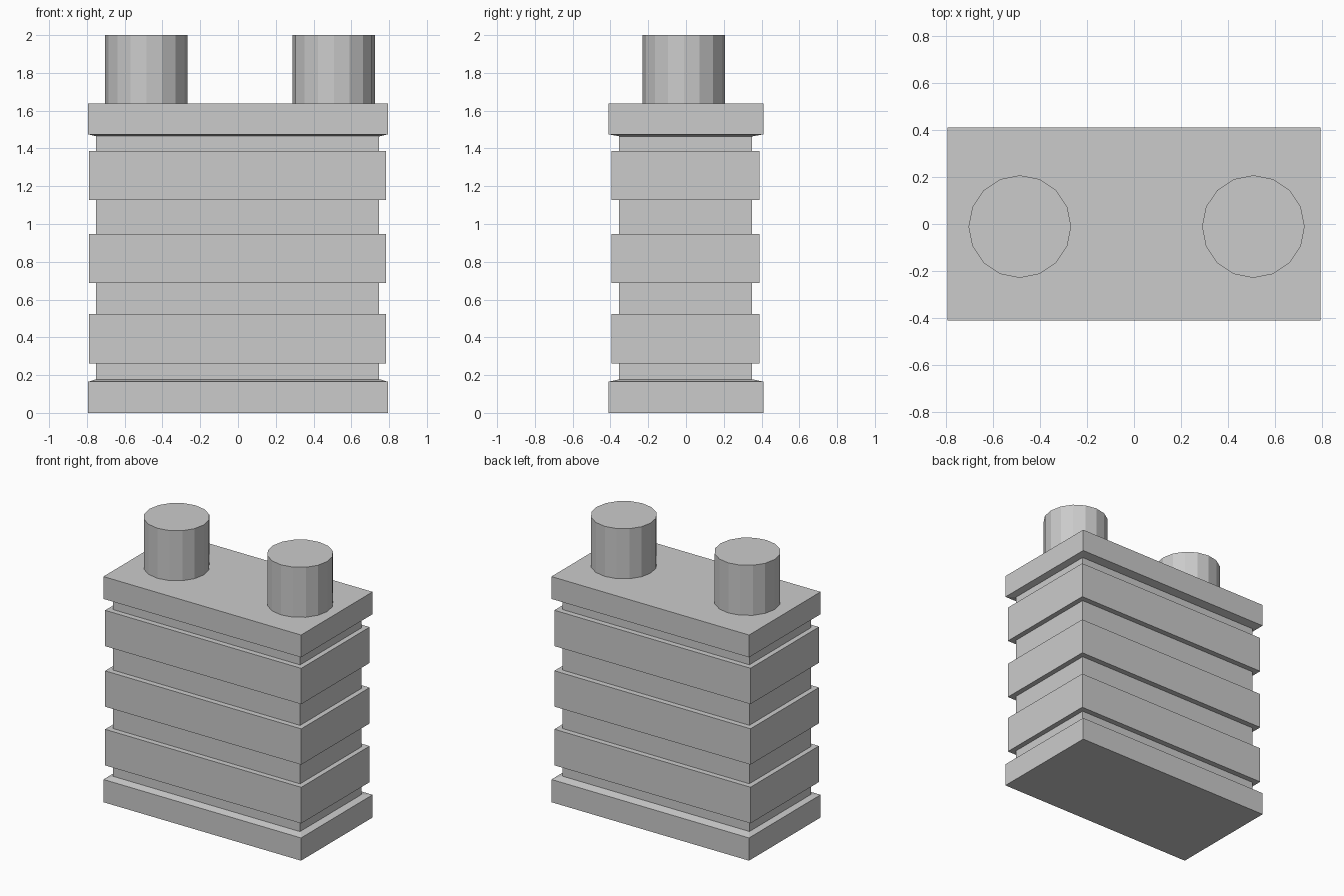
import bpy
import bmesh

old = bpy.data.objects.get("Cube")
if old:
    bpy.data.objects.remove(old, do_unlink=True)

grey = bpy.data.materials.new("plain grey")
grey.use_nodes = True
GREY = (0.6, 0.6, 0.6, 1)
grey.diffuse_color = GREY
grey.node_tree.nodes["Principled BSDF"].inputs["Base Color"].default_value = GREY


def add_object(name, bm):
    bmesh.ops.recalc_face_normals(bm, faces=bm.faces)
    mesh = bpy.data.meshes.new(name)
    bm.to_mesh(mesh)
    bm.free()
    mesh.materials.append(grey)
    obj = bpy.data.objects.new(name, mesh)
    bpy.context.collection.objects.link(obj)
    return obj


def stack(name, sections, cx=0.0, cy=0.0):
    """Join rectangles, each (half width, half depth, height), into a solid."""
    bm = bmesh.new()
    rings = [[bm.verts.new((cx + sx * w, cy + sy * d, z))
              for sx, sy in ((-1, -1), (1, -1), (1, 1), (-1, 1))]
             for w, d, z in sections]
    for low, high in zip(rings, rings[1:]):
        for i in range(4):
            j = (i + 1) % 4
            bm.faces.new((low[i], low[j], high[j], high[i]))
    bm.faces.new(rings[0][::-1])
    bm.faces.new(rings[-1])
    return add_object(name, bm)


CORE = (0.75, 0.352)
BAND = (0.787, 0.392)
SLAB = (0.793, 0.41)

# Ribbed body: a narrow core that steps out to three wide bands
profile = [(*CORE, 0.17)]
for low, high in ((0.262, 0.524), (0.688, 0.948), (1.127, 1.387)):
    profile += [(*CORE, low), (*BAND, low), (*BAND, high), (*CORE, high)]
profile.append((*CORE, 1.47))
stack("ribbed_body", profile, -0.003, -0.003)

# End slabs with a slight slope towards the core
stack("base_slab", [(*SLAB, 0), (*SLAB, 0.165), (*CORE, 0.178)])
stack("top_slab", [(*CORE, 1.464), (*SLAB, 1.475), (*SLAB, 1.637)])

# Two faceted posts on top
for name, x in (("right_post", -0.485), ("left_post", 0.507)):
    bm = bmesh.new()
    bmesh.ops.create_cone(bm, cap_ends=True, segments=16,
                          radius1=0.218, radius2=0.218, depth=0.38)
    post = add_object(name, bm)
    post.location = (x, -0.011, 1.81)
